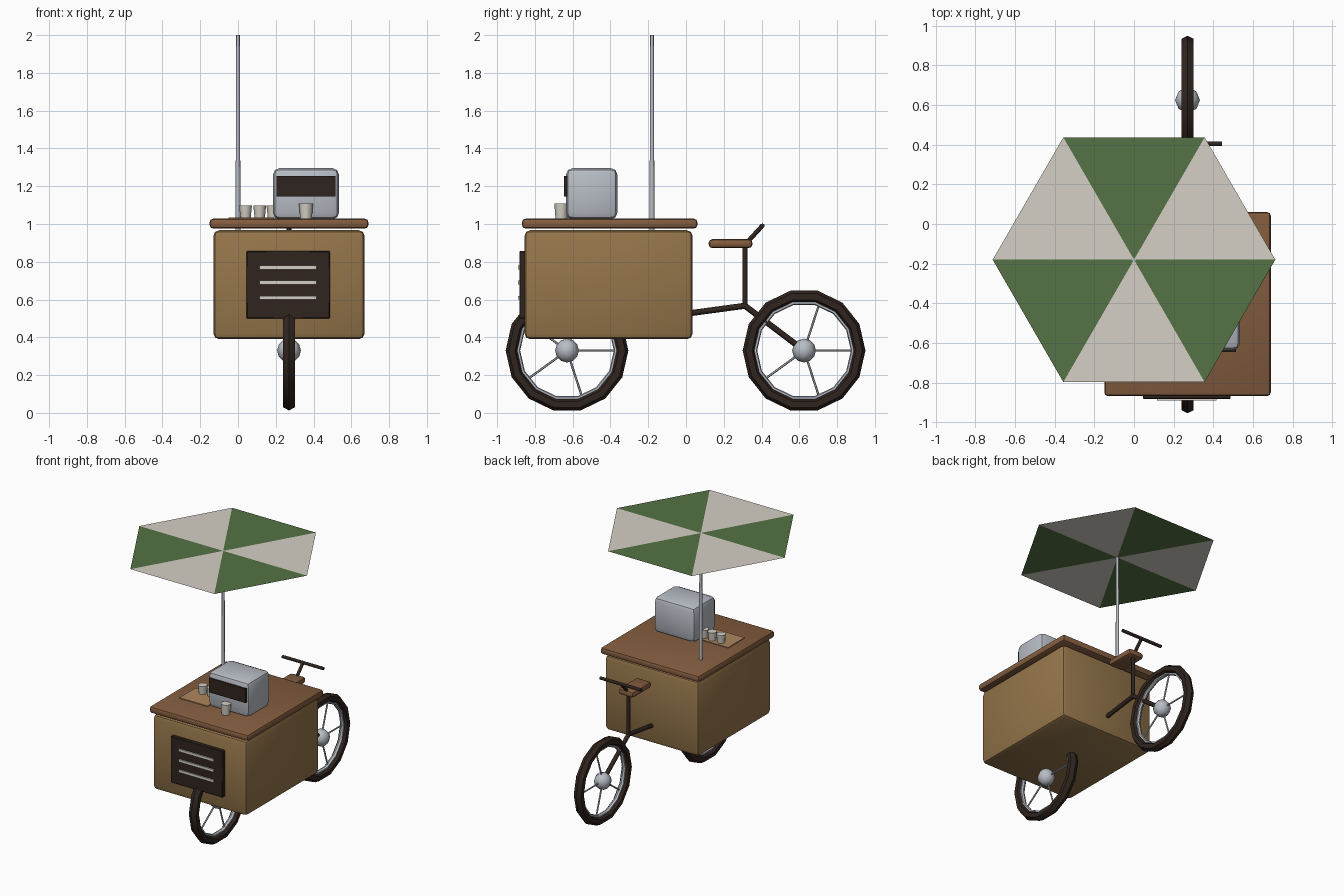
import bpy, bmesh
from math import radians, cos, sin, pi
from mathutils import Vector, Matrix

if "Cube" in bpy.data.objects:
    bpy.data.objects.remove(bpy.data.objects["Cube"])


def mat(name, r, g, b):
    m = bpy.data.materials.new(name)
    m.diffuse_color = (r, g, b, 1)
    m.use_nodes = True
    m.node_tree.nodes["Principled BSDF"].inputs["Base Color"].default_value = m.diffuse_color
    return m


WOOD = mat("wood", 0.30, 0.18, 0.07)
COUNTER = mat("counter_wood", 0.23, 0.11, 0.05)
TAN = mat("tan", 0.42, 0.24, 0.11)
DARK = mat("dark", 0.03, 0.018, 0.013)
METAL = mat("metal", 0.48, 0.51, 0.56)
CREAM = mat("cream", 0.66, 0.63, 0.56)
GREEN = mat("green", 0.09, 0.17, 0.06)


def finish(name, bm, mats, angle=40):
    bmesh.ops.recalc_face_normals(bm, faces=bm.faces)
    me = bpy.data.meshes.new(name)
    bm.to_mesh(me)
    bm.free()
    ob = bpy.data.objects.new(name, me)
    bpy.context.collection.objects.link(ob)
    for m in mats:
        me.materials.append(m)
    if angle:
        bpy.ops.object.select_all(action='DESELECT')
        ob.select_set(True)
        bpy.context.view_layer.objects.active = ob
        bpy.ops.object.shade_smooth_by_angle(angle=radians(angle))
    return ob


def box(name, lo, hi, m, bevel=0.0, segments=2):
    lo, hi = Vector(lo), Vector(hi)
    bm = bmesh.new()
    bmesh.ops.create_cube(bm, size=1)
    bmesh.ops.scale(bm, vec=hi - lo, verts=bm.verts)
    bmesh.ops.translate(bm, vec=(lo + hi) / 2, verts=bm.verts)
    if bevel:
        bmesh.ops.bevel(bm, geom=bm.edges[:], offset=bevel, segments=segments,
                        profile=0.5, affect='EDGES')
    return finish(name, bm, [m])


def add_rod(bm, a, b, r1, r2=None, sides=8):
    a, b = Vector(a), Vector(b)
    d = b - a
    mtx = Matrix.Translation((a + b) / 2) @ d.to_track_quat('Z', 'Y').to_matrix().to_4x4()
    bmesh.ops.create_cone(bm, cap_ends=True, segments=sides, radius1=r1,
                          radius2=r1 if r2 is None else r2, depth=d.length, matrix=mtx)


def rod(name, a, b, r1, m, r2=None, sides=8):
    bm = bmesh.new()
    add_rod(bm, a, b, r1, r2, sides)
    return finish(name, bm, [m], 50)


def ring(name, centre, major, minor_r, minor_x, m, seg=14, sides=6):
    # wheel ring turning about the x axis
    bm = bmesh.new()
    loops = []
    for i in range(seg):
        a = 2 * pi * i / seg
        loop = []
        for j in range(sides):
            t = 2 * pi * j / sides
            r = major + minor_r * cos(t)
            loop.append(bm.verts.new(Vector(centre) + Vector((minor_x * sin(t), r * cos(a), r * sin(a)))))
        loops.append(loop)
    for i in range(seg):
        p, q = loops[i], loops[(i + 1) % seg]
        for j in range(sides):
            k = (j + 1) % sides
            bm.faces.new((p[j], p[k], q[k], q[j]))
    return finish(name, bm, [m], 35)


# cart body and counter
box("cart_body", (-0.13, -0.855, 0.39), (0.67, 0.035, 0.967), WOOD, 0.03)
box("counter_top", (-0.15, -0.868, 0.976), (0.69, 0.06, 1.028), COUNTER, 0.018)

# front panel with slats
box("front_panel", (0.045, -0.882, 0.50), (0.487, -0.85, 0.857), DARK, 0.004, 1)
for i in range(3):
    z = 0.61 + 0.08 * i
    box(f"panel_slat_{i + 1}", (0.115, -0.89, z - 0.01), (0.415, -0.878, z + 0.01), CREAM)

# coffee machine
box("coffee_machine", (0.185, -0.635, 1.025), (0.535, -0.363, 1.296), METAL, 0.035)
box("machine_panel", (0.205, -0.645, 1.145), (0.515, -0.625, 1.255), DARK)

# cups and tray
box("tray", (-0.05, -0.64, 1.025), (0.19, -0.44, 1.034), TAN)
for i, x in enumerate((0.04, 0.115, 0.185)):
    rod(f"cup_{i + 1}", (x, -0.485, 1.03), (x, -0.485, 1.098), 0.027, CREAM, 0.034)
rod("front_cup", (0.36, -0.66, 1.028), (0.36, -0.66, 1.108), 0.031, CREAM, 0.037)

# parasol: flat canopy in alternating wedges
rod("parasol_pole", (0, -0.18, 0.96), (0, -0.18, 2.0), 0.013, METAL, 0.010)
bm = bmesh.new()
mid = bm.verts.new((0, -0.18, 2.0))
rim = [bm.verts.new((0.713 * cos(i * pi / 3), -0.18 + 0.713 * sin(i * pi / 3), 2.0)) for i in range(6)]
for i in range(6):
    f = bm.faces.new((mid, rim[i], rim[(i + 1) % 6]))
    f.material_index = i % 2
canopy = finish("parasol_canopy", bm, [CREAM, GREEN], 0)
if canopy.data.polygons[0].normal.z < 0:
    canopy.data.flip_normals()

# wheels
X, Z = 0.27, 0.33
for side, y in (("front", -0.63), ("rear", 0.625)):
    c = Vector((X, y, Z))
    ring(f"{side}_tire", c, 0.292, 0.033, 0.036, DARK)
    ring(f"{side}_rim", c, 0.258, 0.010, 0.016, METAL)
    bm = bmesh.new()
    bmesh.ops.create_uvsphere(bm, u_segments=8, v_segments=6, radius=0.063,
                              matrix=Matrix.Translation(c))
    finish(f"{side}_hub", bm, [METAL], 60)
    bm = bmesh.new()
    for i in range(5):
        a = 2 * pi * i / 5
        add_rod(bm, c, c + 0.26 * Vector((0, cos(a), sin(a))), 0.006, sides=6)
    finish(f"{side}_spokes", bm, [METAL], 50)

# bike frame, seat and handlebar
joint = (X, 0.312, 0.567)
rod("frame_bar", (X, 0.0, 0.525), joint, 0.016, DARK)
rod("rear_fork", joint, (X, 0.625, Z), 0.016, DARK)
rod("seat_post", joint, (X, 0.312, 0.90), 0.013, DARK)
box("seat", (X - 0.065, 0.12, 0.872), (X + 0.065, 0.352, 0.92), COUNTER, 0.02)
rod("handlebar_stem", (X, 0.312, 0.89), (X, 0.405, 0.992), 0.012, DARK)
rod("handlebar", (X - 0.175, 0.405, 0.99), (X + 0.175, 0.405, 0.99), 0.012, DARK)
